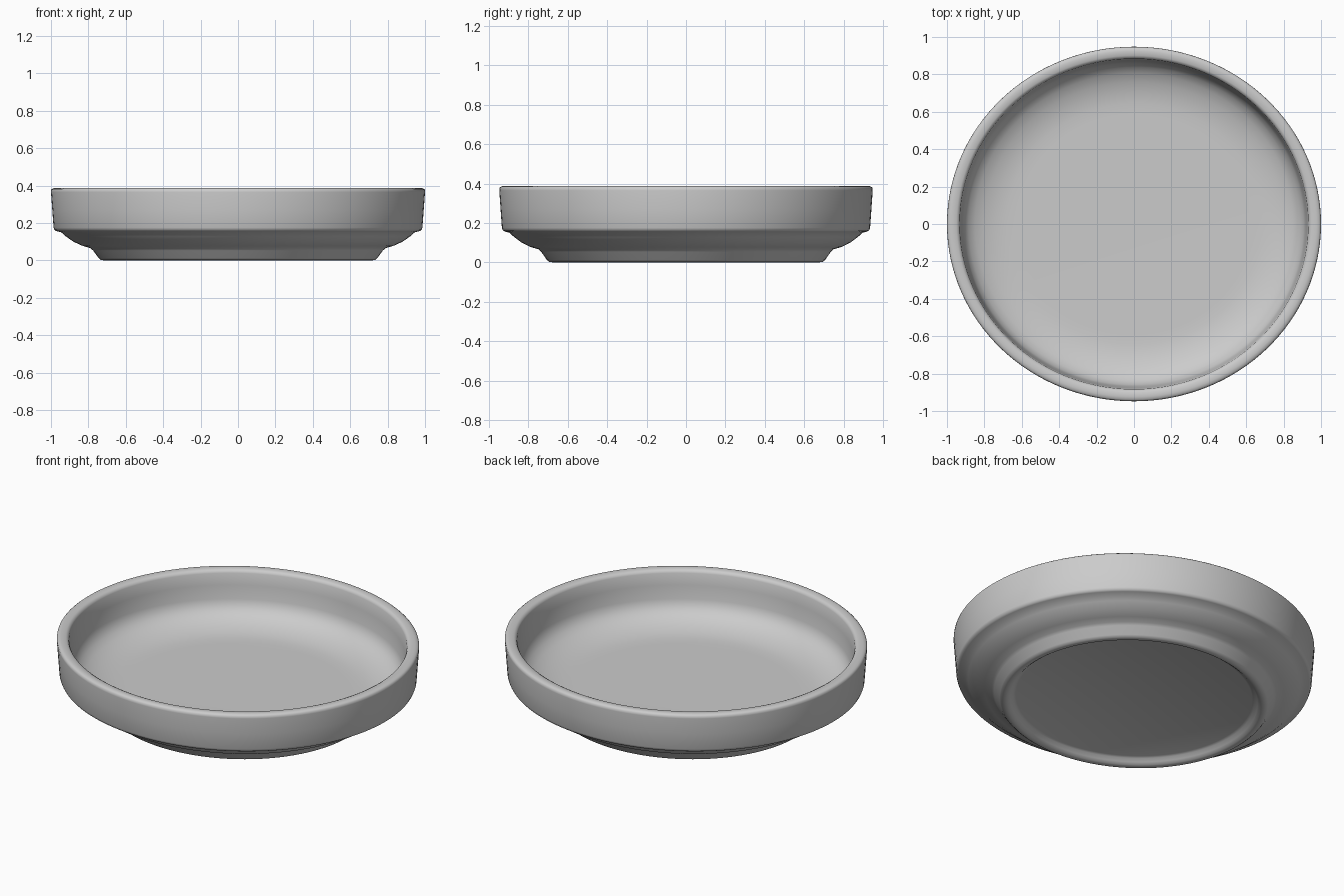
import bpy, bmesh, math

cube = bpy.data.objects.get("Cube")
if cube:
    bpy.data.objects.remove(cube)

SEGMENTS = 128
DEPTH = 0.948  # the dish is slightly oval

clay = bpy.data.materials.new("light grey clay")
clay.use_nodes = True
grey = (0.6, 0.6, 0.6, 1)
clay.diffuse_color = grey
clay.node_tree.nodes["Principled BSDF"].inputs["Base Color"].default_value = grey


def lathe(name, profile, material):
    """Spin a radius/height profile; points at radius 0 close the ends."""
    bm = bmesh.new()
    verts = [bm.verts.new((r, 0, z)) for r, z in profile]
    edges = [bm.edges.new(pair) for pair in zip(verts, verts[1:])]
    bmesh.ops.spin(bm, geom=verts + edges, cent=(0, 0, 0), axis=(0, 0, 1),
                   angle=math.tau, steps=SEGMENTS, use_duplicate=False)
    bmesh.ops.remove_doubles(bm, verts=bm.verts, dist=0.0005)
    bmesh.ops.scale(bm, vec=(1, DEPTH, 1), verts=bm.verts)
    bmesh.ops.recalc_face_normals(bm, faces=bm.faces)
    mesh = bpy.data.meshes.new(name)
    bm.to_mesh(mesh)
    bm.free()
    mesh.materials.append(material)
    obj = bpy.data.objects.new(name, mesh)
    bpy.context.collection.objects.link(obj)
    return obj


# underside: recessed base and rounded foot ring
foot = [(0, 0.035), (0.655, 0.035), (0.67, 0.029), (0.685, 0.014),
        (0.7, 0.003), (0.715, 0), (0.733, 0.002), (0.745, 0.012),
        (0.775, 0.053), (0.79, 0.066)]
# flared shoulder and outer wall
wall = [(0.83, 0.077), (0.88, 0.1), (0.92, 0.128), (0.945, 0.15),
        (0.97, 0.156), (0.981, 0.162), (0.986, 0.175), (0.993, 0.27), (1, 0.365)]
# rounded rim
rim = [(0.999, 0.378), (0.99, 0.385), (0.975, 0.388), (0.95, 0.386),
       (0.938, 0.38), (0.932, 0.368)]
# inner wall curving down to the flat floor
bowl = [(0.925, 0.3), (0.916, 0.22), (0.907, 0.19), (0.885, 0.16),
        (0.85, 0.135), (0.8, 0.114), (0.74, 0.098), (0.68, 0.091),
        (0.62, 0.09), (0, 0.09)]

dish = lathe("dish", foot + wall + rim + bowl, clay)
bpy.context.view_layer.objects.active = dish
dish.select_set(True)
bpy.ops.object.shade_smooth_by_angle(angle=math.radians(50))
